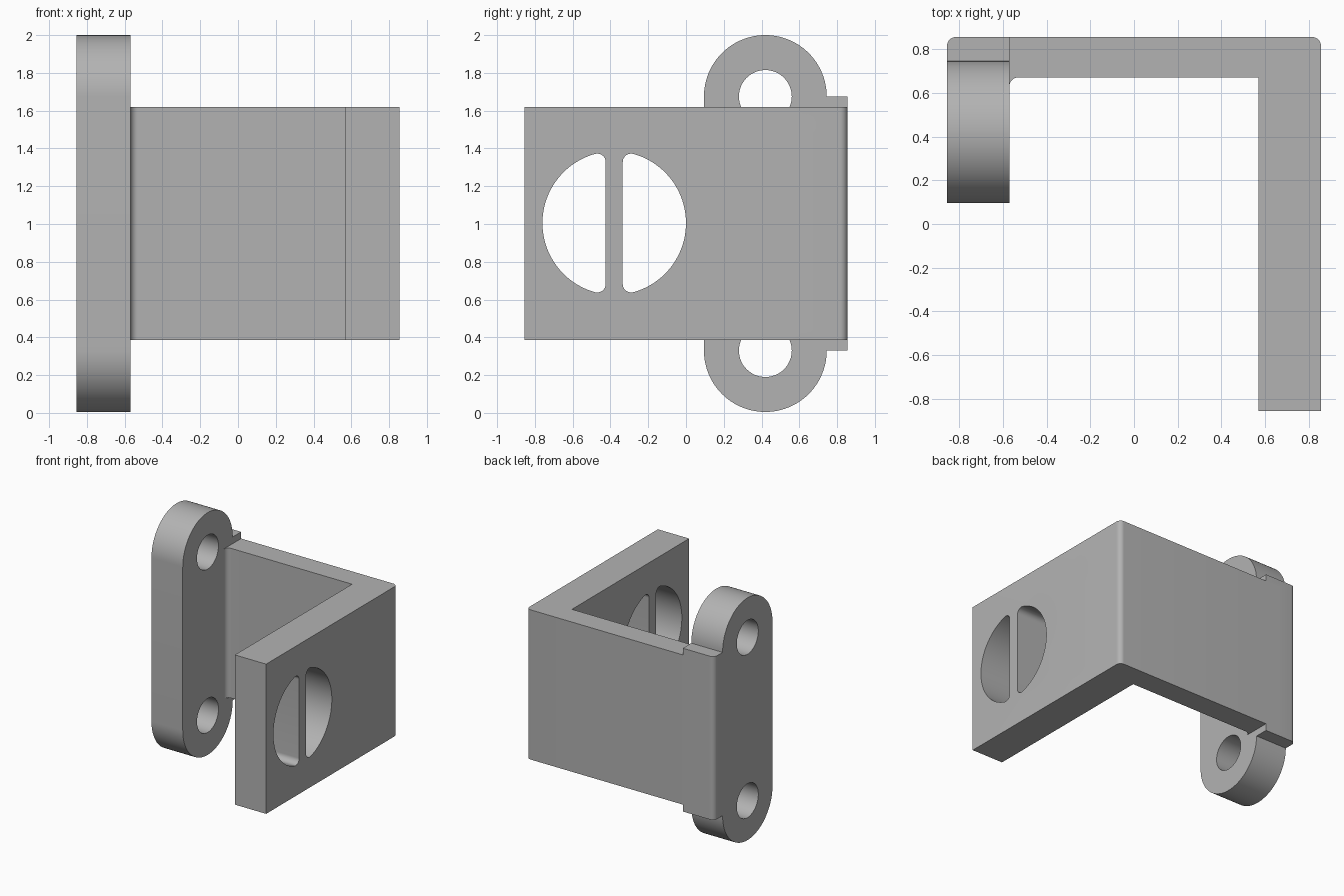
import bpy, bmesh
from math import pi, cos, sin, atan2, sqrt, radians

cube = bpy.data.objects.get("Cube")
if cube:
    bpy.data.objects.remove(cube, do_unlink=True)

grey = bpy.data.materials.new("light grey")
grey.use_nodes = True
COLOUR = (0.45, 0.45, 0.45, 1)
grey.diffuse_color = COLOUR
grey.node_tree.nodes["Principled BSDF"].inputs["Base Color"].default_value = COLOUR

HALF = 0.855          # half width and depth
INNER = 0.57          # inner faces of the lug and side plate
MID = 1.005           # middle height
ROUND = 0.04          # corner radius


def arc(cx, cy, r, a0, a1, n):
    return [(cx + r * cos(a0 + (a1 - a0) * i / n),
             cy + r * sin(a0 + (a1 - a0) * i / n)) for i in range(n + 1)]


def prism(name, outline, axis, lo, hi):
    """Extrude a closed outline along x (outline in yz) or z (outline in xy)."""
    bm = bmesh.new()
    place = (lambda p: (lo, *p)) if axis == "x" else (lambda p: (*p, lo))
    face = bm.faces.new([bm.verts.new(place(p)) for p in outline])
    out = bmesh.ops.extrude_face_region(bm, geom=[face])
    d = hi - lo
    bmesh.ops.translate(bm, vec=(d, 0, 0) if axis == "x" else (0, 0, d),
                        verts=[v for v in out["geom"] if isinstance(v, bmesh.types.BMVert)])
    bmesh.ops.recalc_face_normals(bm, faces=bm.faces)
    mesh = bpy.data.meshes.new(name)
    bm.to_mesh(mesh)
    bm.free()
    mesh.materials.append(grey)
    obj = bpy.data.objects.new(name, mesh)
    bpy.context.collection.objects.link(obj)
    return obj


def combine(target, other, operation):
    """Apply a boolean and discard the other object."""
    mod = target.modifiers.new("combine", "BOOLEAN")
    mod.object, mod.operation, mod.solver = other, operation, "EXACT"
    bpy.context.view_layer.objects.active = target
    bpy.ops.object.modifier_apply(modifier=mod.name)
    bpy.data.objects.remove(other, do_unlink=True)


# Angled arm: back wall and side plate, with an inner fillet beside the lug
arm = [(-0.7, HALF)]
arm += arc(HALF - ROUND, HALF - ROUND, ROUND, pi / 2, 0, 8)
arm += [(HALF, -HALF), (INNER, -HALF), (INNER, 0.67)]
arm += arc(ROUND - INNER, 0.67 - ROUND, ROUND, pi / 2, pi, 8)
arm += [(-0.7, 0.67 - ROUND)]
bracket = prism("bracket", arm, "z", 0.387, 1.62)

# Paired half-round windows with rounded corners, left and right of a bar
R, CHORD, F = 0.38, 0.045, 0.045
u = CHORD + F
v = sqrt((R - F) ** 2 - u ** 2)
a = atan2(v, u)
window = arc(0, 0, R, -a, a, 48)
window += arc(u, v, F, a, pi, 10)[1:]
window += arc(u, -v, F, pi, 2 * pi - a, 10)[:-1]
for side in (-1, 1):
    cutter = prism("window_cutter", [(-0.38 + side * y, MID + z) for y, z in window],
                   "x", 0.4, 1.0)
    combine(bracket, cutter, "DIFFERENCE")

# Mounting lug: tall rounded strip with a back tab
LUG_Y, LUG_R, TOP, BOTTOM = 0.42, 0.325, 1.675, 0.33
lug_outline = [(HALF, BOTTOM), (HALF, TOP)]
lug_outline += arc(LUG_Y, TOP, LUG_R, 0, pi, 48)
lug_outline += arc(LUG_Y, BOTTOM, LUG_R, pi, 2 * pi, 48)
lug = prism("lug", lug_outline, "x", -HALF, -INNER)

# Round the outer back edge of the tab
bm = bmesh.new()
bm.from_mesh(lug.data)
edge = [e for e in bm.edges
        if all(p.co.y > HALF - 0.01 and p.co.x < 0.01 - HALF for p in e.verts)]
bmesh.ops.bevel(bm, geom=edge, offset=ROUND, segments=8, profile=0.5, affect="EDGES")
bm.to_mesh(lug.data)
bm.free()

# Bolt holes
for z in (BOTTOM, TOP):
    cutter = prism("hole_cutter", arc(LUG_Y, z, 0.14, 0, 2 * pi, 48)[:-1], "x", -1, -0.4)
    combine(lug, cutter, "DIFFERENCE")

combine(bracket, lug, "UNION")
bracket.select_set(True)
bpy.context.view_layer.objects.active = bracket
bpy.ops.object.shade_smooth_by_angle(angle=radians(30))
